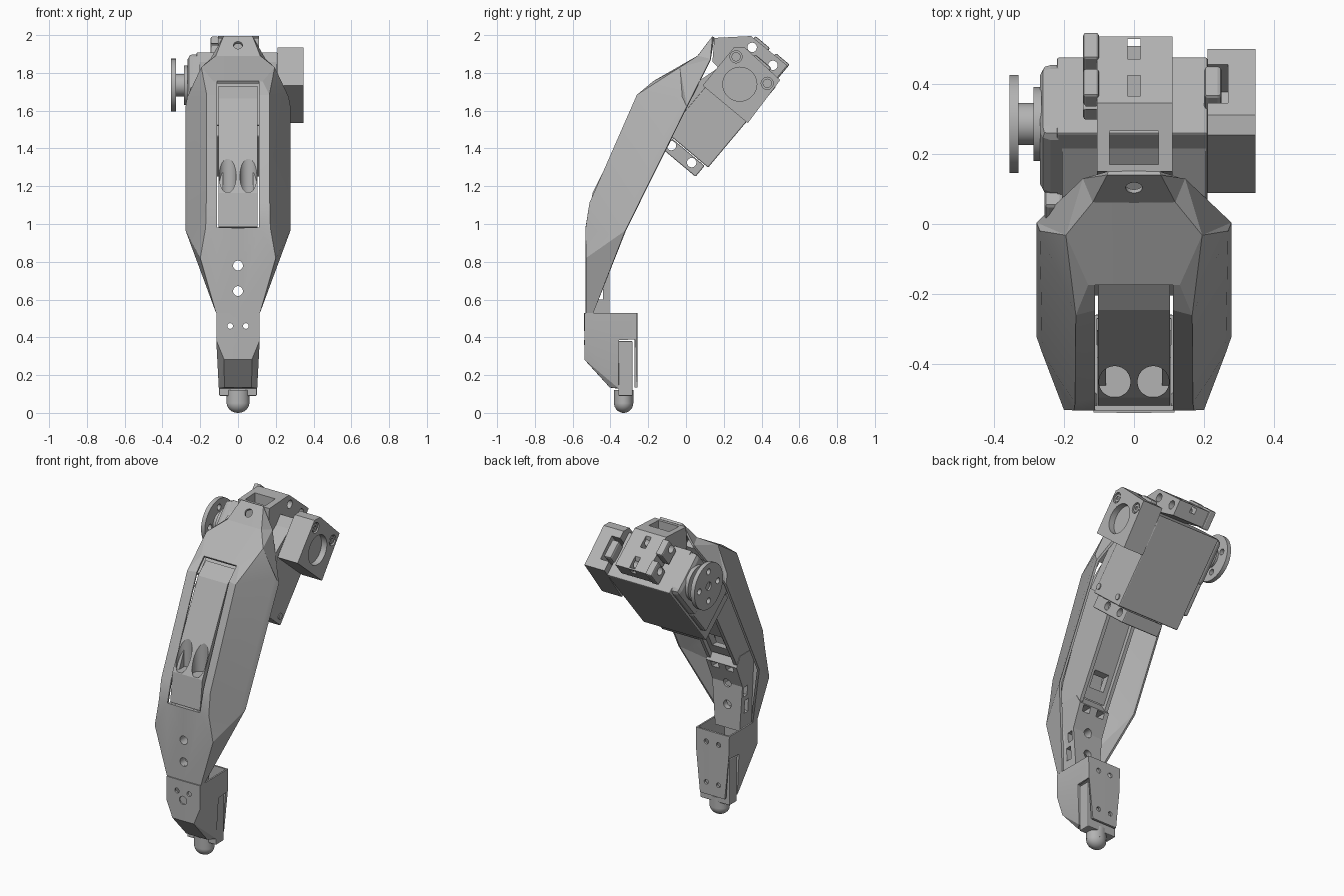
import bpy, bmesh
from math import radians
from mathutils import Matrix, Vector

if "Cube" in bpy.data.objects:
    bpy.data.objects.remove(bpy.data.objects["Cube"])

grey = bpy.data.materials.new("matte grey")
grey.use_nodes = True
grey.diffuse_color = (0.45, 0.45, 0.45, 1)
grey.node_tree.nodes["Principled BSDF"].inputs["Base Color"].default_value = (0.45, 0.45, 0.45, 1)

TILT = Matrix.Rotation(radians(50), 4, 'X')   # frame of the tilted actuator
FLAT = Matrix.Identity(4)


def finish(name, bm):
    bmesh.ops.recalc_face_normals(bm, faces=bm.faces)
    me = bpy.data.meshes.new(name)
    bm.to_mesh(me)
    bm.free()
    me.materials.append(grey)
    ob = bpy.data.objects.new(name, me)
    bpy.context.collection.objects.link(ob)
    return ob


def box(name, x, y, z, frame=FLAT, bevel=0.0):
    bm = bmesh.new()
    bmesh.ops.create_cube(bm, size=1)
    for v in bm.verts:
        v.co = Vector([r[0] + (c + 0.5) * (r[1] - r[0]) for c, r in zip(v.co, (x, y, z))])
    if bevel:
        bmesh.ops.bevel(bm, geom=bm.edges[:], offset=bevel, segments=2, affect='EDGES', profile=0.5)
    bm.transform(frame)
    return finish(name, bm)


def rod(name, axis, centre, r, length, sides=32):
    bm = bmesh.new()
    bmesh.ops.create_cone(bm, cap_ends=True, segments=sides, radius1=r, radius2=r, depth=length)
    turn = Vector((0, 0, 1)).rotation_difference(Vector(axis)).to_matrix().to_4x4()
    bm.transform(Matrix.Translation(centre) @ turn)
    return finish(name, bm)


def prism(name, profile, x0, x1, frame=FLAT):
    """Extrude a y-z outline along x."""
    bm = bmesh.new()
    face = bm.faces.new([bm.verts.new((x0, y, z)) for y, z in profile])
    ext = bmesh.ops.extrude_face_region(bm, geom=[face])["geom"]
    bmesh.ops.translate(bm, vec=(x1 - x0, 0, 0), verts=[g for g in ext if isinstance(g, bmesh.types.BMVert)])
    bm.transform(frame)
    return finish(name, bm)


def apply(ob, kind, **settings):
    mod = ob.modifiers.new(kind, kind)
    for key, value in settings.items():
        setattr(mod, key, value)
    bpy.context.view_layer.objects.active = ob
    bpy.ops.object.modifier_apply(modifier=mod.name)


def cut(ob, *cutters):
    for c in cutters:
        apply(ob, 'BOOLEAN', operation='DIFFERENCE', solver='EXACT', object=c)
        bpy.data.objects.remove(c)


def hole(axis, y, z, r, x=0.0, length=1.0):
    return rod("cutter", axis, (x, y, z), r, length, 28)


def sheet(name, faces, thickness):
    """Symmetric folded sheet from the faces of its +x half."""
    bm = bmesh.new()
    for f in faces:
        for s in (1, -1):
            bm.faces.new([bm.verts.new((s * x, y, z)) for x, y, z in f])
    bmesh.ops.remove_doubles(bm, verts=bm.verts, dist=0.0005)
    ob = finish(name, bm)
    apply(ob, 'SOLIDIFY', thickness=thickness, offset=0, use_even_offset=False)
    return ob


def mid(p):
    return (0, p[1], p[2])


X, Y, Z = (1, 0, 0), (0, 1, 0), (0, 0, 1)

# Leg cover: folded shell with a long front slot, open at the back
b0, b1, b2 = (0.112, -0.525, 0.53), (0.195, -0.525, 0.82), (0.168, -0.525, 0.98)
b3, b4, b5, b6 = (0.165, -0.505, 1.11), (0.163, -0.255, 1.68), (0.13, -0.17, 1.75), (0.19, -0.03, 1.825)
b7, b8 = (0.115, 0.065, 1.885), (0.075, 0.145, 1.99)
a2, a3, a4, a5 = [(0.112, p[1] + d, p[2]) for p, d in ((b2, 0), (b3, 0.015), (b4, 0.015), (b5, 0))]
c1, c3 = (0.255, -0.366, 0.933), (0.262, -0.02, 1.67)
d0, d1, d3, d5 = (0.108, -0.49, 0.53), (0.271, -0.32, 0.965), (0.271, 0.005, 1.62), (0.14, 0.13, 1.87)
cover = sheet("leg_cover", [
    [mid(b0), b0, b1, b2, a2, mid(a2)], [b0, d0, d1, c1, b1], [b1, c1, b2],
    [a2, b2, b3, a3], [a3, b3, b4, a4], [a4, b4, b5, a5], [b2, c1, b3], [b3, c1, c3, b4],
    [c1, d1, d3, c3], [b4, b6, b5], [b4, c3, b6], [c3, d3, b6], [b6, d3, d5], [b6, d5, b7],
    [b7, d5, b8], [mid(a5), a5, b5, b6, b7, mid(b7)], [mid(b7), b7, b8, mid(b8)]], 0.014)
cut(cover, hole(Y, -0.5, 0.78, 0.026), hole(Y, -0.5, 0.645, 0.026),
    hole((0, -0.6, 0.6), 0.105, 1.945, 0.024, length=0.2))

# Inner beam: front plate with two bolt recesses, side webs, floor with a window
plate = prism("beam_front", [(-0.518, 0.985), (-0.495, 1.165), (-0.245, 1.665), (-0.17, 1.73),
                             (-0.14, 1.70), (-0.37, 1.16), (-0.42, 0.97)], -0.102, 0.102)
cut(plate, *[hole(Z, -0.45, 1.42, 0.045, x, 0.5) for x in (-0.055, 0.055)])
for side, x in (("left", 0.08), ("right", -0.102)):
    prism("beam_web_" + side, [(-0.49, 1.0), (-0.47, 1.15), (-0.24, 1.65), (-0.06, 1.6),
                               (-0.08, 1.44), (-0.36, 0.92), (-0.45, 0.92)], x, x + 0.022)
floor = prism("beam_floor", [(-0.36, 0.97), (-0.12, 1.42), (-0.15, 1.45), (-0.39, 1.0)], -0.085, 0.085)
cut(floor, box("cutter", (-0.05, 0.05), (-0.6, 0.1), (1.03, 1.12)))

# Shin bracket: tapered block between beam and foot
shin = prism("shin_bracket", [(-0.518, 0.5), (-0.518, 0.98), (-0.38, 0.98), (-0.345, 0.92),
                              (-0.405, 0.78), (-0.405, 0.5)], -0.105, 0.105)
for v in shin.data.vertices:
    v.co.x *= 0.8 + 0.2 * min(1, (v.co.z - 0.5) / 0.3)
cut(shin, hole(Y, -0.45, 0.78, 0.026), hole(Y, -0.45, 0.645, 0.026),
    box("cutter", (-0.2, 0.2), (-0.48, -0.44), (0.6, 0.68)),
    box("cutter", (-0.2, 0.2), (-0.46, -0.42), (0.71, 0.77)),
    *[box("cutter", (x - 0.025, x + 0.025), (-0.43, -0.3), (0.88, 0.915)) for x in (-0.05, 0.05)])

# Foot socket: open-topped folded cup
t0, t1, m0 = (0.11, -0.532, 0.53), (0.11, -0.265, 0.53), (0.11, -0.532, 0.385)
n0, n1, s0, s1 = (0.07, -0.532, 0.285), (0.07, -0.40, 0.14), (0.108, -0.354, 0.385), (0.097, -0.356, 0.135)
k0, k1 = (0.108, -0.265, 0.39), (0.085, -0.265, 0.135)
socket = sheet("foot_socket", [
    [t0, t1, k0, s0, m0], [m0, s0, s1, n0], [n0, s1, n1], [mid(t0), t0, m0, n0, mid(n0)],
    [mid(n0), n0, n1, mid(n1)], [mid(n1), n1, s1, mid(s1)], [mid(t1), t1, k0, k1, mid(k1)]], 0.014)
cut(socket, *[hole(Y, -0.4, 0.46, 0.015, x) for x in (-0.042, 0.042)],
    *[hole(Y, -0.265, 0.21, 0.014, x, 0.05) for x in (-0.042, 0.042)],
    hole(Y, -0.537, 0.41, 0.025, length=0.012))

# Foot: holder block, neck and rounded tip
box("foot_holder", (-0.1, 0.1), (-0.358, -0.282), (0.09, 0.38), bevel=0.006)
neck = rod("foot_neck", Z, (0, -0.33, 0.085), 0.06, 0.07)
bm = bmesh.new()
bmesh.ops.create_uvsphere(bm, u_segments=32, v_segments=16, radius=0.06)
bm.transform(Matrix.Translation((0, -0.33, 0.052)) @ Matrix.Diagonal((1, 0.85, 0.867, 1)))
finish("foot_tip", bm)
for v in neck.data.vertices:
    v.co.y = -0.33 + (v.co.y + 0.33) * 0.85

# Actuator: tilted body, gear housing and lower mount
box("actuator_body", (-0.22, 0.21), (1.07, 1.63), (0.745, 1.03), TILT, 0.006)
prism("body_front_pad", [(1.08, 1.0), (1.08, 1.085), (1.36, 1.085), (1.58, 1.025), (1.58, 1.0)],
      -0.205, 0.205, TILT)
box("gear_housing", (-0.268, -0.18), (1.34, 1.63), (0.76, 1.03), TILT, 0.03)
box("body_cover", (-0.255, -0.2), (1.16, 1.36), (0.76, 1.07), TILT, 0.012)
mount = box("lower_mount", (-0.13, 0.13), (0.99, 1.065), (0.765, 1.1), TILT, 0.006)
cut(mount, hole(X, -0.077, 1.415, 0.025), hole(X, 0.03, 1.325, 0.025))

# Bearing box: chamfered block with round recess, plug notch and sunk screws
side_box = prism("bearing_box", [(0.327, 1.534), (0.499, 1.762), (0.311, 1.935),
                                 (0.254, 1.935), (0.088, 1.733)], 0.21, 0.347)
cut(side_box, hole(X, 0.285, 1.74, 0.09, 0.35, 0.08),
    box("cutter", (0.2, 0.268), (1.55, 1.75), (0.81, 0.96), TILT))
box("cable_plug", (0.2, 0.25), (1.54, 1.69), (0.825, 0.94), TILT, 0.012)
for i, (y, z) in enumerate([(0.265, 1.885), (0.43, 1.745)]):
    cut(side_box, hole(X, y, z, 0.032, 0.347, 0.03))
    screw = rod("box_screw_%d" % i, X, (0.335, y, z), 0.024, 0.016)
    cut(screw, rod("cutter", X, (0.343, y, z), 0.012, 0.012, 6))
for i, (y, z) in enumerate([(-0.055, 1.5), (0.11, 1.36)]):
    rod("body_screw_%d" % i, X, (0.21, y, z), 0.018, 0.012)

# Output horn: flange, hub and drilled disc
rod("horn_flange", X, (-0.275, 0.285, 1.735), 0.105, 0.024)
rod("horn_hub", X, (-0.305, 0.285, 1.735), 0.06, 0.06)
disc = rod("horn_disc", X, (-0.342, 0.285, 1.735), 0.14, 0.026, 48)
cut(disc, hole(X, 0.285, 1.735, 0.025, -0.36, 0.03),
    *[hole(X, 0.285 + dy, 1.735 + dz, 0.018, -0.342, 0.1)
      for dy, dz in ((0.09, 0), (-0.09, 0), (0, 0.09), (0, -0.09))])

# Top bracket: bent cap over the actuator with windows, pin holes and side clips
cap = prism("top_bracket", [(0.14, 1.86), (0.15, 1.985), (0.345, 1.995), (0.535, 1.84),
                            (0.475, 1.765), (0.29, 1.88), (0.2, 1.8)], -0.105, 0.11)
cut(cap, box("cutter", (-0.07, 0.07), (0.17, 0.265), (1.6, 2.1)),
    *[box("cutter", (-0.018, 0.018), (y, y + 0.058), (z, 2.1)) for y, z in ((0.365, 1.88), (0.47, 1.805))])
clips = [box("bracket_clip_%d" % i, (-0.145, -0.1), (1.65, 1.765), span, TILT, 0.008)
         for i, span in enumerate([(0.9, 1.0), (0.765, 0.86)])]
for part in [cap] + clips:
    cut(part, hole(X, 0.35, 1.935, 0.025), hole(X, 0.46, 1.84, 0.025))

# Smooth the round surfaces, keep folds crisp
bpy.ops.object.select_all(action='DESELECT')
for ob in bpy.context.collection.objects:
    if ob.type == 'MESH' and grey.name in ob.data.materials:
        ob.select_set(True)
        bpy.context.view_layer.objects.active = ob
bpy.ops.object.shade_smooth_by_angle(angle=radians(14))
